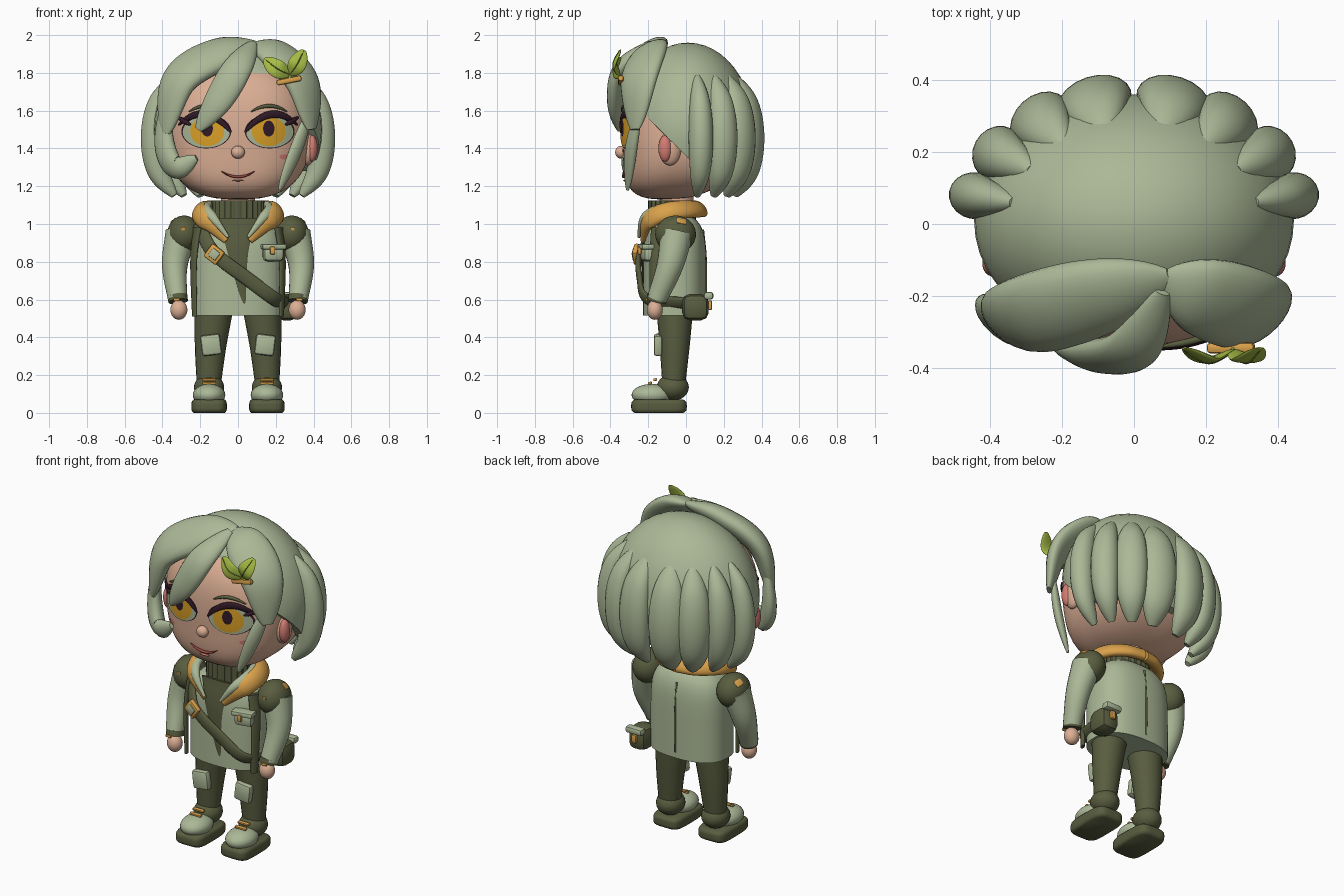
import bpy, bmesh, math
from mathutils import Vector, Matrix, Euler

if "Cube" in bpy.data.objects:
    bpy.data.objects.remove(bpy.data.objects["Cube"])


def material(name, red, green, blue):
    made = bpy.data.materials.new(name)
    made.use_nodes = True
    made.diffuse_color = (red, green, blue, 1)
    made.node_tree.nodes["Principled BSDF"].inputs["Base Color"].default_value = (red, green, blue, 1)
    return made


SAGE = material("sage", .41, .48, .31)
OLIVE = material("dark olive", .1, .11, .05)
SKIN = material("skin", .72, .43, .3)
ORANGE = material("orange", .7, .36, .07)
AMBER = material("amber", .7, .35, .02)
PLUM = material("dark plum", .03, .01, .02)
LEAF = material("leaf green", .38, .5, .06)
VEIN = material("vein green", .13, .2, .02)
PINK = material("pink", .65, .2, .17)
LIP = material("lip", .3, .06, .05)


def finish(name, mesh, colour, angle=50):
    bmesh.ops.recalc_face_normals(mesh, faces=mesh.faces)
    data = bpy.data.meshes.new(name)
    mesh.to_mesh(data)
    mesh.free()
    data.materials.append(colour)
    part = bpy.data.objects.new(name, data)
    bpy.context.collection.objects.link(part)
    bpy.ops.object.select_all(action="DESELECT")
    part.select_set(True)
    bpy.context.view_layer.objects.active = part
    bpy.ops.object.shade_smooth_by_angle(angle=math.radians(angle))


def sphere(centre, radii, segments=32):
    mesh = bmesh.new()
    place = Matrix.Translation(centre) @ Matrix.Diagonal((*radii, 1))
    bmesh.ops.create_uvsphere(mesh, u_segments=segments, v_segments=segments // 2, radius=1, matrix=place)
    return mesh


def ball(name, colour, centre, radii):
    finish(name, sphere(centre, radii), colour)


def box(name, colour, centre, size, turn=(0, 0, 0)):
    mesh = bmesh.new()
    bmesh.ops.create_cube(mesh, size=1, matrix=Matrix.Diagonal((*size, 1)))
    bmesh.ops.bevel(mesh, geom=mesh.edges[:], offset=min(size) / 3, segments=2, affect="EDGES", profile=.5)
    mesh.transform(Matrix.Translation(centre) @ Euler(turn).to_matrix().to_4x4())
    finish(name, mesh, colour, 35)


def bridge(name, colour, rings):
    mesh = bmesh.new()
    rows = [[mesh.verts.new(point) for point in ring] for ring in rings]
    for low, high in zip(rows, rows[1:]):
        for i in range(len(low)):
            mesh.faces.new((low[i - 1], low[i], high[i], high[i - 1]))
    mesh.faces.new(rows[0])
    mesh.faces.new(rows[-1])
    finish(name, mesh, colour)


def circle(count):
    return [(math.cos(math.tau * i / count), math.sin(math.tau * i / count)) for i in range(count)]


# Width rules along a sweep or a loft, from start to end
def swell(t):
    return math.sin(math.pi * (.03 + .94 * t)) ** .6


def even(t):
    return 1


def taper(t):
    return 1 - .4 * t


def narrow(t):
    return 1.05 - t


def open_out(t):
    return min(1, .3 + 3 * t)


def shoulders(t):
    return math.sqrt(1.05 - t ** 8)


def cushion(t):
    return 1 - .12 * abs(2 * t - 1) ** 4


def loft(name, colour, x, y, bottom, top, radii, shape, power, groove=0, levels=12):
    """Upright squarish column."""
    def outline(t):
        ring = []
        for i, (c, s) in enumerate(circle(96)):
            scale = shape(t) * (1 - groove * (i // 2 % 2)) / (abs(c) ** power + abs(s) ** power) ** (1 / power)
            ring.append((x + radii[0] * c * scale, y + radii[1] * s * scale, bottom + (top - bottom) * t))
        return ring
    bridge(name, colour, [outline(i / levels) for i in range(levels + 1)])


def sweep(name, colour, points, width, thick, centre, shape=swell, steps=8):
    """Oval tube along a smooth path, its thickness facing away from the centre."""
    knots = [Vector(p) for p in points]
    knots = [2 * knots[0] - knots[1], *knots, 2 * knots[-1] - knots[-2]]
    path = []
    for a, b, c, d in zip(knots, knots[1:], knots[2:], knots[3:]):
        for t in (i / steps for i in range(steps)):
            path.append(b + ((c - a) * t + (2 * a - 5 * b + 4 * c - d) * t ** 2 + (3 * b - a - 3 * c + d) * t ** 3) / 2)
    path.append(knots[-2])
    last = len(path) - 1
    rings = []
    for i, spot in enumerate(path):
        along = (path[min(i + 1, last)] - path[max(i - 1, 0)]).normalized()
        side = along.cross(spot - Vector(centre)).normalized()
        out = side.cross(along)
        scale = shape(i / last)
        rings.append([spot + scale * (side * width * c + out * thick * s) for c, s in circle(20)])
    bridge(name, colour, rings)


def flip(sign, *points):
    return [(sign * x, y, z) for x, y, z in points]


# Head: a squared oval with the chin pushed forward
HEAD = Vector((.385, .33, .37))
MIDDLE = 1.5
SQUARE = 2.6
SIDES = ((-1, "right"), (1, "left"))


def chin(z):
    return -.1 * max(0, (1.42 - z) / .29) ** 2


def face(x, z, lift):
    rest = 1 - abs(x / HEAD.x) ** SQUARE - abs((z - MIDDLE) / HEAD.z) ** SQUARE
    return (x, chin(z) - .01 - HEAD.y * max(rest, 0) ** (1 / SQUARE) - lift, z)


head = sphere((0, 0, 0), (1, 1, 1), 64)
for vert in head.verts:
    vert.co *= sum(abs(c) ** SQUARE for c in vert.co) ** (-1 / SQUARE)
    vert.co = Vector(a * b for a, b in zip(vert.co, HEAD))
    vert.co.z += MIDDLE
    vert.co.y += chin(vert.co.z) - .01
finish("head", head, SKIN)
loft("neck", SKIN, 0, -.05, 1, 1.2, (.09, .09), even, 2)


def decal(name, colour, x, z, wide, tall, lift):
    bridge(name, colour, [[face(x + k * wide * c, z + k * tall * s, lift) for c, s in circle(32)]
                          for k in (1, .8, .6, .4, .2, .01)])


def face_arc(name, colour, x, z, half, rise, width, tilt=0):
    points = [face(x + half * t / 3, z + rise * (1 - t * t / 9) + tilt * t / 3, .007) for t in range(-3, 4)]
    sweep(name, colour, points, width, .01, (0, 3, MIDDLE))


# Face
for sign, side in SIDES:
    eye = sign * .168
    decal(side + "_eye_rim", PLUM, eye, 1.49, .132, .09, .003)
    decal(side + "_eye_white", SAGE, eye, 1.487, .125, .083, .006)
    decal(side + "_iris", AMBER, eye - sign * .005, 1.49, .09, .078, .009)
    decal(side + "_pupil", PLUM, eye - sign * .005, 1.505, .03, .042, .012)
    decal(side + "_blush", PINK, sign * .245, 1.355, .025, .014, .003)
    face_arc(side + "_lashes", PLUM, sign * .175, 1.505, .14, .075, .02, sign * .02)
    face_arc(side + "_lash_wing", PLUM, sign * .285, 1.545, .035, 0, .014, sign * .02)
    face_arc(side + "_brow", OLIVE, sign * .165, 1.595, .095, .03, .01)
    ball(side + "_ear", SKIN, (sign * .37, -.085, 1.4), (.04, .06, .09))
    ball(side + "_inner_ear", PINK, (sign * .392, -.11, 1.4), (.03, .036, .07))
face_arc("mouth", LIP, 0, 1.28, .09, -.03, .007)
face_arc("lower_lip", PINK, 0, 1.23, .03, 0, .004)
ball("nose", SKIN, (0, -.345, 1.38), (.036, .03, .034))

# Hair cap, cut open around the face and nape
cap = sphere((0, .01, MIDDLE), (.445, .35, .46), 48)
for spot, outward in (((0, -.24, 1.6), (0, -1, -1)), ((0, -.24, 0), (0, -1, 0)), ((0, 0, 1.28), (0, 0, -1))):
    bmesh.ops.bisect_plane(cap, geom=cap.verts[:] + cap.edges[:] + cap.faces[:], plane_co=spot,
                           plane_no=outward, clear_outer=True)
    bmesh.ops.holes_fill(cap, edges=[edge for edge in cap.edges if edge.is_boundary])
finish("hair_cap", cap, SAGE)

# Back and side locks, spread around the cap and curling in below
for sign, side in SIDES:
    for i in range(4):
        angle = math.radians(13 + 21 * i)
        points = [(sign * .455 * math.cos(angle) * reach, .35 * math.sin(angle) * reach, z)
                  for reach, z in ((.75, 1.78), (.94, 1.64), (1, 1.46), (.95, 1.28), (.76, 1.15))]
        sweep(f"{side}_lock_{i}", SAGE, points, .065 + .014 * i, .072, (0, 0, 1.4))

# Fringe
CROWN = (0, .1, MIDDLE)
sweep("right_bang", SAGE, ((.1, -.15, 1.95), (-.1, -.2, 1.9), (-.31, -.26, 1.76), (-.385, -.28, 1.48)), .13, .065, CROWN)
sweep("left_bang", SAGE, ((.08, -.15, 1.95), (.2, -.2, 1.9), (.34, -.25, 1.75), (.39, -.27, 1.5)), .13, .055, CROWN)
sweep("middle_bang", SAGE, ((.08, -.19, 1.96), (0, -.34, 1.83), (-.1, -.37, 1.66), (-.21, -.35, 1.5)), .085, .045, CROWN)
sweep("right_strand", SAGE, ((-.38, -.24, 1.68), (-.39, -.25, 1.43), (-.33, -.29, 1.3), (-.22, -.33, 1.35)), .07, .045, CROWN)
sweep("left_strand", SAGE, ((.38, -.25, 1.6), (.31, -.29, 1.4), (.22, -.31, 1.18)), .04, .025, CROWN)

# Leaf hair clip
BEHIND = (0, 9, 1)
box("clip_bar", ORANGE, (.27, -.345, 1.76), (.135, .03, .03), (0, -.2, 0))
stalk = Vector((.275, -.35, 1.79))
sweep("sprout_stem", LEAF, (stalk, stalk - Vector((0, 0, .04))), .007, .007, BEHIND, even)
for name, tip in (("small_leaf", Vector((.14, -.345, 1.875))), ("large_leaf", Vector((.35, -.345, 1.92)))):
    bulge = (stalk + tip) / 2 - Vector((0, .03, .01))
    sweep(name, LEAF, (stalk, bulge, tip), .048, .01, BEHIND)
    rise = Vector((0, -.009, 0))
    sweep(name + "_vein", VEIN, (stalk + rise, bulge + rise, tip + rise), .003, .004, BEHIND)

# Coat, ribbed collar and hood
loft("coat", SAGE, 0, -.06, .515, 1.06, (.235, .163), shoulders, 2.5, levels=24)
loft("ribbed_collar", OLIVE, 0, -.075, .97, 1.125, (.14, .127), even, 2, groove=.07)
CHEST = (0, -.06, .75)
sweep("shirt_front", OLIVE, ((0, -.2, 1.03), (0, -.228, .85), (.035, -.225, .55)), .1, .012, (0, 5, .75), narrow)
sweep("back_seam", OLIVE, ((0, .09, .97), (0, .105, .8), (0, .105, .55)), .006, .006, CHEST, even)


def hood_path(sign, radius, lift):
    return [(sign * radius * math.sin(math.pi * (.1 + .9 * t)), -.07 - .15 * math.cos(math.pi * t) - lift,
             1.07 + lift - .17 * (1 - t) ** 4) for t in (i / 6 for i in range(7))]


for sign, side in SIDES:
    sweep(side + "_hood_band", ORANGE, hood_path(sign, .205, .01), .054, .032, (0, -.06, .95), open_out)
    sweep(side + "_hood_lining", SAGE, hood_path(sign, .17, .03), .028, .024, (0, -.06, .85), open_out)
    sweep(side + "_coat_strip", OLIVE, flip(sign, (.215, -.15, .98), (.235, -.165, .8), (.23, -.17, .51)),
          .038, .018, CHEST, taper)

    # Arms
    sweep(side + "_sleeve", SAGE, flip(sign, (.3, -.05, .95), (.335, -.085, .78), (.32, -.155, .6)),
          .088, .085, CHEST, taper)
    sweep(side + "_cuff", OLIVE, flip(sign, (.32, -.15, .62), (.317, -.158, .59)), .055, .052, (0, 0, .6), even)
    box(side + "_cuff_tab", ORANGE, (sign * .325, -.21, .6), (.035, .012, .015))
    ball(side + "_shoulder", OLIVE, (sign * .285, -.055, .945), (.09, .108, .1))
    box(side + "_shoulder_mark", ORANGE, (sign * .29, -.156, .97), (.02, .01, .03), (.25, 0, 0))
    box(side + "_shoulder_patch", ORANGE, (sign * .338, -.025, 1.013), (.04, .05, .012), (-.3, sign * .75, 0))
    ball(side + "_hand", SKIN, (sign * .313, -.165, .545), (.045, .042, .052))

    # Legs and shoes
    foot = sign * .153
    sweep(side + "_leg", OLIVE, flip(sign, (.125, -.06, .58), (.145, -.06, .36), (.155, -.065, .14)),
          .105, .1, BEHIND, taper)
    ball(side + "_ankle", OLIVE, (foot, -.07, .135), (.08, .085, .07))
    ball(side + "_shoe", SAGE, (foot, -.18, .095), (.086, .108, .058))
    loft(side + "_sole", OLIVE, foot, -.143, 0, .07, (.094, .147), cushion, 4.5)
    for i in range(2):
        box(f"{side}_lace_{i}", ORANGE, (foot, -.19 + .027 * i, .158 + .018 * i), (.075, .02, .014), (.2, 0, 0))
    box(side + "_knee_patch", SAGE, (sign * .143, -.148, .36), (.105, .045, .11), (0, sign * .12, 0))

# Strap, buckle, pouch and chest pocket
sweep("strap", OLIVE, ((-.21, -.13, 1), (-.13, -.24, .85), (.05, -.245, .71), (.2, -.2, .6), (.26, .03, .58)),
      .037, .016, CHEST, even)
box("buckle", ORANGE, (-.125, -.262, .84), (.085, .03, .085), (0, .65, -.2))
box("buckle_centre", SAGE, (-.126, -.275, .84), (.05, .015, .05), (0, .65, -.2))
box("pouch", OLIVE, (.26, .05, .56), (.12, .14, .14))
box("pouch_flap", SAGE, (.26, .12, .62), (.11, .05, .04))
box("pouch_clasp", ORANGE, (.26, .128, .57), (.03, .02, .05))
box("chest_pocket", SAGE, (.185, -.2, .845), (.11, .07, .085), (0, 0, .2))
box("pocket_flap", SAGE, (.187, -.212, .88), (.13, .07, .03), (0, 0, .2))
box("pocket_clasp", ORANGE, (.183, -.246, .86), (.028, .02, .042))
